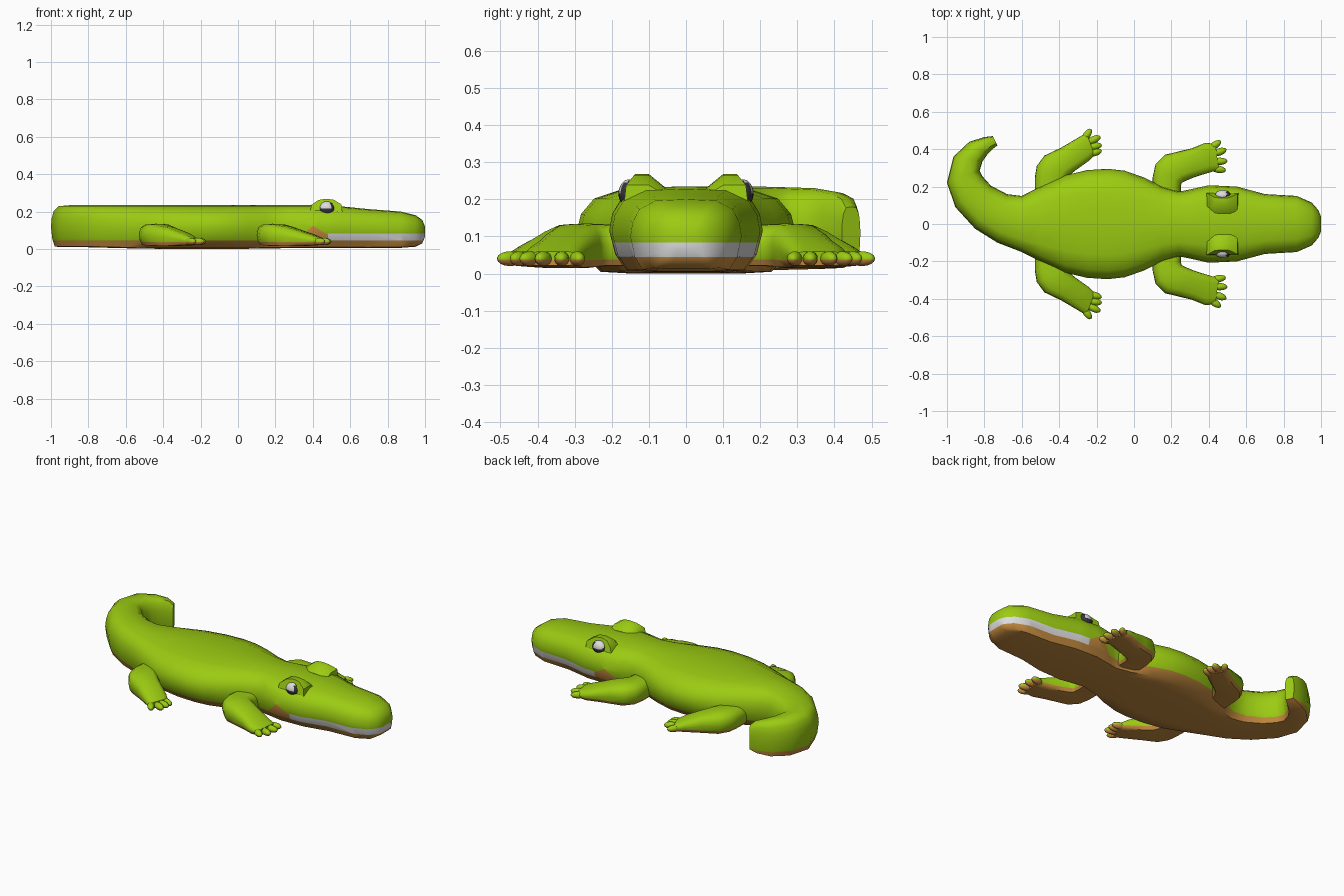
import bpy, bmesh, math
from mathutils import Vector, Matrix

if "Cube" in bpy.data.objects:
    bpy.data.objects.remove(bpy.data.objects["Cube"])


def material(name, rgb):
    m = bpy.data.materials.new(name)
    m.diffuse_color = (*rgb, 1)
    m.use_nodes = True
    m.node_tree.nodes["Principled BSDF"].inputs["Base Color"].default_value = m.diffuse_color
    return m


MATS = [material("leaf green", (0.33, 0.60, 0.006)),
        material("belly tan", (0.56, 0.26, 0.05)),
        material("tooth white", (0.72, 0.72, 0.72)),
        material("eye dark", (0.035, 0.035, 0.045))]
GREEN, TAN, WHITE, DARK = range(4)

# Half cross-section: fraction of half width, fraction of height
HALF = [(0, 0), (.5, 0), (.78, .02), (.92, .2), (1, .48),
        (.96, .68), (.84, .86), (.55, .98), (0, 1)]
SECTION = HALF + [(-u, v) for u, v in HALF[-2:0:-1]]


def skin(bm, loops):
    rows = [[bm.verts.new(p) for p in loop] for loop in loops]
    n = len(rows[0])
    for r, s in zip(rows, rows[1:]):
        for i in range(n):
            bm.faces.new((r[i], r[(i + 1) % n], s[(i + 1) % n], s[i]))
    bm.faces.new(rows[0])
    bm.faces.new(rows[-1])


def loft(bm, rings):
    # Each ring: edge point a, opposite edge point b, bottom and top height
    loops = []
    for ax, ay, bx, by, lo, hi in rings:
        a, b = Vector((ax, ay)), Vector((bx, by))
        c, h = (a + b) / 2, (a - b) / 2
        loops.append([(c.x + u * h.x, c.y + u * h.y, lo + v * (hi - lo))
                      for u, v in SECTION])
    skin(bm, loops)


def cut(bm, point, normal, keep=lambda c: True):
    faces = [f for f in bm.faces if keep(f.calc_center_median())]
    geom = set(faces)
    for f in faces:
        geom.update(f.edges)
        geom.update(f.verts)
    bmesh.ops.bisect_plane(bm, geom=list(geom), plane_co=point, plane_no=normal, dist=1e-5)


def finish(name, bm, rule, mirror=False, angle=50):
    bmesh.ops.recalc_face_normals(bm, faces=bm.faces)
    for f in bm.faces:
        f.material_index = rule(f.calc_center_median(), f.normal)
    me = bpy.data.meshes.new(name)
    bm.to_mesh(me)
    bm.free()
    for m in MATS:
        me.materials.append(m)
    ob = bpy.data.objects.new(name, me)
    bpy.context.collection.objects.link(ob)
    bpy.ops.object.select_all(action='DESELECT')
    ob.select_set(True)
    bpy.context.view_layer.objects.active = ob
    bpy.ops.object.shade_smooth_by_angle(angle=math.radians(angle))
    if mirror:
        mod = ob.modifiers.new("mirror", 'MIRROR')
        mod.use_axis = (False, True, False)
        mod.use_mirror_merge = False
    return ob


def ellipsoid(bm, centre, radii, turn=0, seg=12, rings=8):
    mat = (Matrix.Translation(centre) @ Matrix.Rotation(turn, 4, 'Z')
           @ Matrix.Diagonal((*radii, 1)))
    bmesh.ops.create_uvsphere(bm, u_segments=seg, v_segments=rings, radius=1, matrix=mat)


# Body: snout to hips as straight rings, then the curled tail
straight = [(1.0, .04, .065, .12), (.985, .075, .03, .155), (.95, .115, .012, .18),
            (.87, .15, .006, .2), (.7, .16, .005, .213), (.55, .2, .005, .228),
            (.4, .207, .005, .235), (.3, .185, .005, .235), (.24, .173, .004, .235),
            (.15, .2, .003, .235), (.05, .25, .001, .235), (-.05, .285, 0, .235),
            (-.14, .295, 0, .235), (-.25, .288, 0, .235), (-.37, .26, 0, .235),
            (-.5, .2, .002, .235), (-.6, .15, .004, .235)]
tail = [(-.68, .16, -.73, -.10, .007, .235), (-.765, .205, -.85, -.025, .01, .235),
        (-.81, .255, -.955, .09, .01, .235), (-.825, .285, -1.0, .22, .01, .233),
        (-.81, .335, -.965, .36, .012, .23), (-.785, .37, -.88, .44, .015, .22),
        (-.75, .405, -.80, .465, .025, .205), (-.73, .42, -.755, .47, .04, .18)]
bm = bmesh.new()
loft(bm, [(x, w, x, -w, lo, hi) for x, w, lo, hi in straight] + tail)
cut(bm, (0, 0, .045), (0, 0, 1))
cut(bm, (.48, 0, 0), (1, 0, 0), lambda c: c.x > .3)
cut(bm, (0, 0, .083), (0, 0, 1), lambda c: c.x > .48)


def near_cheek(c):
    return .2 < c.x < .48 and c.z < .2


cut(bm, (.32, 0, .045), (-1, 0, 1), near_cheek)
cut(bm, (.40, 0, .125), (.6, 0, 1), near_cheek)


def body_rule(c, n):
    if c.z < .045:
        return TAN
    if c.x > .48:
        return WHITE if c.z < .083 else GREEN
    if c.z < min(.045 + c.x - .32, .125 - .6 * (c.x - .4)):
        return TAN
    return GREEN


finish("body", bm, body_rule)

# Legs, each with four toes
front = [(.1, .15, .25, .15, .02, .13), (.1, .25, .25, .2, .02, .133),
         (.115, .32, .255, .22, .018, .135), (.165, .37, .275, .23, .015, .133),
         (.24, .388, .31, .245, .015, .12), (.31, .405, .36, .262, .015, .1),
         (.38, .433, .42, .28, .018, .078), (.435, .43, .455, .285, .022, .06)]
rear = [(-.53, .15, -.38, .15, .02, .13), (-.53, .25, -.37, .21, .02, .133),
        (-.52, .31, -.36, .235, .018, .135), (-.48, .365, -.345, .26, .015, .133),
        (-.39, .408, -.315, .285, .015, .115), (-.31, .455, -.245, .335, .018, .085),
        (-.255, .488, -.21, .368, .022, .06)]
front_toes = [(.43, .42, 35), (.455, .385, 20), (.458, .335, 2), (.45, .293, -10)]
rear_toes = [(-.253, .474, 55), (-.217, .45, 25), (-.213, .415, 10), (-.212, .382, 15)]


def leg_rule(c, n):
    return TAN if c.z < .037 else GREEN


for name, rings, toes in (("front", front, front_toes), ("rear", rear, rear_toes)):
    bm = bmesh.new()
    loft(bm, rings)
    cut(bm, (0, 0, .037), (0, 0, 1))
    finish(name + "_legs", bm, leg_rule, True)
    bm = bmesh.new()
    for x, y, a in toes:
        ellipsoid(bm, (x, y, .04), (.042, .02, .02), math.radians(a))
    cut(bm, (0, 0, .037), (0, 0, 1))
    finish(name + "_toes", bm, leg_rule, True, 80)

# Brow bumps on the head
brow = [(.385, .19), (.392, .235), (.43, .262), (.47, .268), (.51, .264),
        (.553, .238), (.56, .18), (.47, .16)]
bm = bmesh.new()
skin(bm, [[(x, .168 - max(0, z - .23) * .8, z) for x, z in brow],
          [(x, .10, z) for x, z in brow],
          [(x, .055, .16 + (z - .16) * .66) for x, z in brow]])
finish("brow_bumps", bm, lambda c, n: GREEN, True)

# Eyes: flattened domes, dark with a white upper part
bm = bmesh.new()
ellipsoid(bm, (.475, .152, .216), (.042, .03, .038), 0, 20, 14)
finish("eyes", bm, lambda c, n: WHITE if c.z > .214 and .44 < c.x < .495 else DARK, True, 80)
